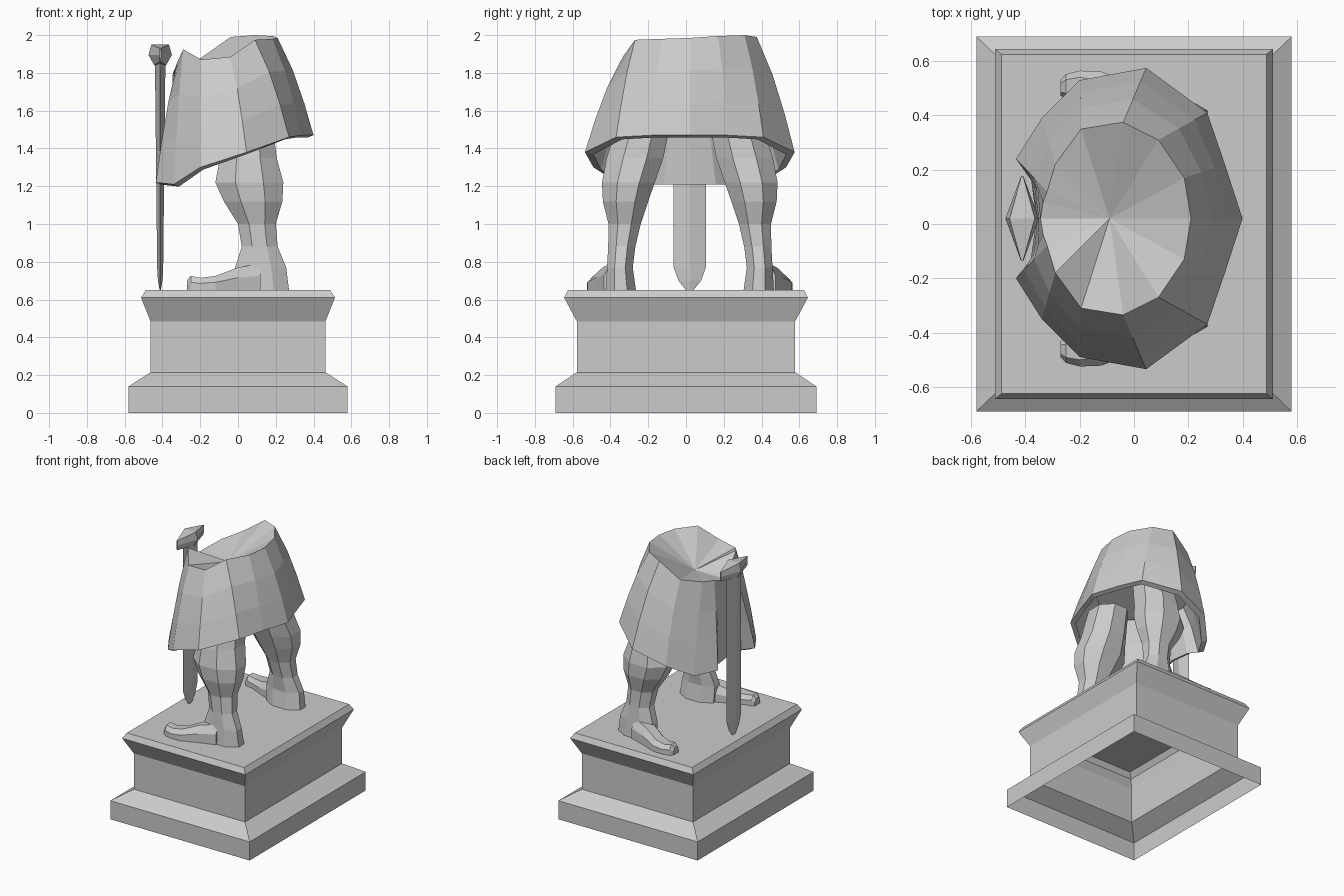
import bpy
import bmesh
from math import cos, sin, pi
from mathutils import Vector

if "Cube" in bpy.data.objects:
    bpy.data.objects.remove(bpy.data.objects["Cube"], do_unlink=True)

STONE = (0.6, 0.6, 0.6, 1)
stone = bpy.data.materials.new("grey_stone")
stone.use_nodes = True
stone.diffuse_color = STONE
stone.node_tree.nodes["Principled BSDF"].inputs["Base Color"].default_value = STONE

MID_Y = 0.02  # symmetry plane of the figure


def loft(name, rings, start=True, end=True, apex=None):
    """Skin closed rings of points; cap the ends flat or with a fan to an apex."""
    bm = bmesh.new()
    loops = [[bm.verts.new(p) for p in ring] for ring in rings]
    n = len(loops[0])
    for a, b in zip(loops, loops[1:]):
        for i in range(n):
            j = (i + 1) % n
            bm.faces.new((a[i], a[j], b[j], b[i]))
    if start:
        bm.faces.new(loops[0][::-1])
    if apex:
        tip = bm.verts.new(apex)
        for i in range(n):
            bm.faces.new((loops[-1][i], loops[-1][(i + 1) % n], tip))
    elif end:
        bm.faces.new(loops[-1])
    bmesh.ops.recalc_face_normals(bm, faces=bm.faces)
    mesh = bpy.data.meshes.new(name)
    bm.to_mesh(mesh)
    bm.free()
    mesh.materials.append(stone)
    obj = bpy.data.objects.new(name, mesh)
    bpy.context.collection.objects.link(obj)
    return obj


def rectangle(hx, hy, z):
    return [(-hx, -hy, z), (hx, -hy, z), (hx, hy, z), (-hx, hy, z)]


# Pedestal: moulded shell, open underneath
profile = [(0.58, 0.69, 0), (0.58, 0.69, 0.14), (0.463, 0.578, 0.215),
           (0.463, 0.578, 0.485), (0.513, 0.645, 0.61), (0.488, 0.625, 0.65)]
loft("pedestal", [rectangle(*p) for p in profile], start=False)

# Skirt columns: rim x, offset, back height, front height, hem x, offset, height
columns = [
    (0.21, 0, 1.985, 1.985, 0.40, 0, 1.47),
    (0.185, 0.15, 1.995, 1.98, 0.335, 0.20, 1.47),
    (0.09, 0.29, 2.0, 1.975, 0.27, 0.39, 1.46),
    (-0.04, 0.355, 1.99, 1.885, 0.045, 0.555, 1.38),
    (-0.195, 0.33, 1.88, 1.87, -0.20, 0.51, 1.30),
    (-0.29, 0.20, 1.84, 1.925, -0.34, 0.37, 1.21),
    (-0.32, 0.10, 1.82, 1.86, -0.435, 0.22, 1.22),
    (-0.335, 0.06, 1.81, 1.82, -0.38, 0.15, 1.22),
    (-0.345, 0, 1.80, 1.80, -0.36, 0, 1.22),
]
rim, hem = [], []
for rx, rd, zb, zf, hx, hd, hz in columns:
    rim.append(Vector((rx, MID_Y + rd, zb)))
    hem.append(Vector((hx, MID_Y + hd, hz)))
for rx, rd, zb, zf, hx, hd, hz in columns[-2:0:-1]:
    rim.append(Vector((rx, MID_Y - rd, zf)))
    hem.append(Vector((hx, MID_Y - hd, hz)))


def between(drop, spread):
    """Ring part way from rim to hem, bulging outwards."""
    ring = []
    for r, h in zip(rim, hem):
        p = r.lerp(h, spread)
        p.z = r.z + (h.z - r.z) * drop
        ring.append(p)
    return ring


def inward(ring, factor, lift):
    return [Vector((p.x * factor, MID_Y + (p.y - MID_Y) * factor, p.z + lift))
            for p in ring]


upper, lower = between(0.33, 0.42), between(0.67, 0.74)
loft("skirt", [inward(upper, 0.88, -0.05), inward(lower, 0.9, 0),
               inward(hem, 0.92, -0.012), hem, lower, upper, rim],
     apex=(-0.09, MID_Y, 1.80))

# Leg sections: height, centre x, half depth, sideways offset, half width
leg_sections = [
    (0.65, 0.13, 0.14, 0.365, 0.08), (0.77, 0.12, 0.135, 0.37, 0.068),
    (0.88, 0.115, 0.095, 0.36, 0.072), (1.0, 0.1, 0.1, 0.345, 0.085),
    (1.12, 0.08, 0.155, 0.34, 0.12), (1.22, 0.06, 0.18, 0.325, 0.14),
    (1.35, 0.055, 0.15, 0.29, 0.15), (1.55, 0.05, 0.13, 0.24, 0.14),
]
# Foot sections: x, sideways offset, half width, height
foot_sections = [
    (0.12, 0.38, 0.075, 0.14), (0.0, 0.42, 0.075, 0.12),
    (-0.12, 0.47, 0.072, 0.075), (-0.2, 0.49, 0.055, 0.065),
    (-0.25, 0.487, 0.045, 0.075), (-0.27, 0.482, 0.03, 0.05),
]


def octagon(z, cx, rx, cy, ry):
    k = 1 / cos(pi / 8)
    angles = [(i + 0.5) * pi / 4 for i in range(8)]
    return [(cx + rx * k * cos(a), cy + ry * k * sin(a), z) for a in angles]


def foot_ring(x, cy, w, h):
    outline = [(-1, 0), (1, 0), (1, 0.55), (0.55, 1), (-0.55, 1), (-1, 0.55)]
    return [(x, cy + w * u, 0.65 + h * v) for u, v in outline]


for label, side in (("left_side", -1), ("right_side", 1)):
    loft("leg_" + label, [octagon(z, cx, rx, MID_Y + side * d, ry)
                          for z, cx, rx, d, ry in leg_sections])
    loft("foot_" + label, [foot_ring(x, MID_Y + side * d, w, h)
                           for x, d, w, h in foot_sections])


# Sword standing on its point beside the skirt
def diamond(hx, hy, z):
    x = -0.412
    return [(x - hx, MID_Y, z), (x, MID_Y - hy, z),
            (x + hx, MID_Y, z), (x, MID_Y + hy, z)]


loft("sword_blade", [diamond(0.003, 0.02, 0.65), diamond(0.012, 0.06, 0.7),
                     diamond(0.016, 0.085, 0.77), diamond(0.028, 0.085, 1.88)])


# Crossguard tapering to a narrow edge at both ends
def guard_ring(y, w, bottom, top):
    outline = [(-0.5, 0), (0.5, 0), (1, 0.5), (0.75, 1), (-0.75, 1), (-1, 0.5)]
    return [(-0.412 + w * u, MID_Y + y, bottom + (top - bottom) * v)
            for u, v in outline]


loft("sword_guard", [guard_ring(-0.157, 0.004, 1.86, 1.93),
                     guard_ring(0, 0.062, 1.84, 1.95),
                     guard_ring(0.157, 0.004, 1.86, 1.93)])
